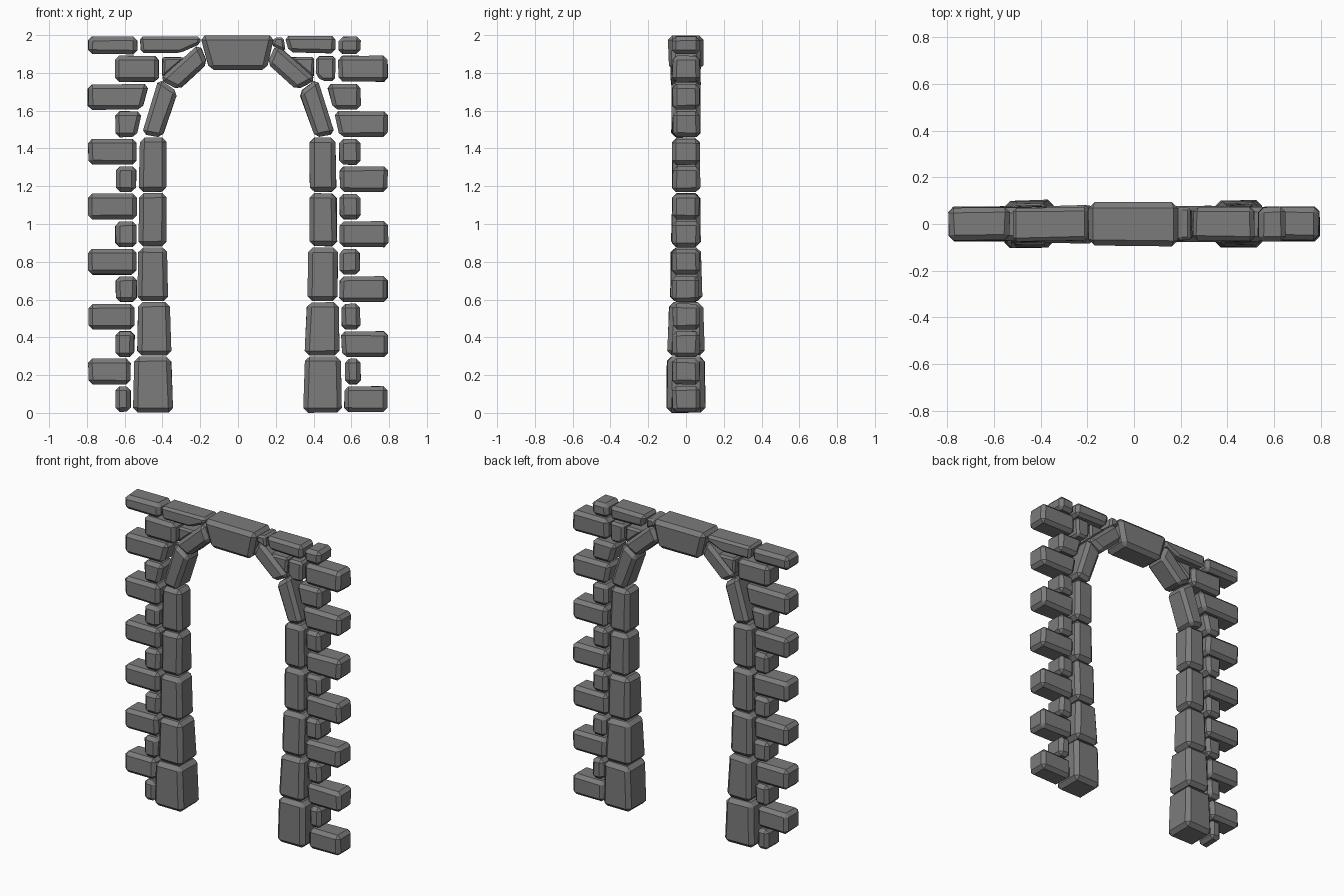
import bpy, bmesh, random
from mathutils import Vector

if "Cube" in bpy.data.objects:
    bpy.data.objects.remove(bpy.data.objects["Cube"])

random.seed(7)
stone_mat = bpy.data.materials.new("grey_stone")
stone_mat.diffuse_color = (0.2, 0.2, 0.2, 1)
stone_mat.use_nodes = True
stone_mat.node_tree.nodes["Principled BSDF"].inputs["Base Color"].default_value = stone_mat.diffuse_color


def stone(name, profile, d_low, d_high=None, side=1, bevel=0.022, jit=0.009):
    """Chamfered, slightly uneven block: front profile (x, z) given depth along y."""
    d_high = d_low if d_high is None else d_high
    zs = [p[1] for p in profile]
    z0, z1 = min(zs), max(zs)
    c = Vector((sum(p[0] for p in profile) / len(profile), sum(zs) / len(profile)))
    bm = bmesh.new()
    rings = []
    for s in (-1, 1):
        ring = []
        for x, z in profile:
            d = d_low + (d_high - d_low) * (z - z0) / (z1 - z0)
            # uneven corners, pulled only inward
            px = x + (c.x - x) / max(abs(c.x - x), 0.01) * random.uniform(0, jit)
            pz = z + (c.y - z) / max(abs(c.y - z), 0.01) * random.uniform(0, jit * 0.5)
            ring.append(bm.verts.new((side * px, s * (d - random.uniform(0, jit)), pz)))
        rings.append(ring)
    front, back = rings
    n = len(profile)
    bm.faces.new(front)
    bm.faces.new(back[::-1])
    for i in range(n):
        j = (i + 1) % n
        bm.faces.new((front[j], front[i], back[i], back[j]))
    bmesh.ops.recalc_face_normals(bm, faces=bm.faces)
    bmesh.ops.bevel(bm, geom=bm.edges[:], offset=bevel, segments=1, profile=0.5,
                    affect='EDGES', clamp_overlap=True)
    bmesh.ops.recalc_face_normals(bm, faces=bm.faces)
    me = bpy.data.meshes.new(name)
    bm.to_mesh(me)
    bm.free()
    me.materials.append(stone_mat)
    ob = bpy.data.objects.new(name, me)
    bpy.context.collection.objects.link(ob)
    return ob


# jamb stones: inner/outer x at bottom, inner/outer x at top, z range, half depth low/high
JAMB = [
    (0.34, 0.557, 0.352, 0.55, 0.0, 0.30, 0.107, 0.102),
    (0.35, 0.54, 0.36, 0.535, 0.302, 0.588, 0.102, 0.092),
    (0.363, 0.535, 0.37, 0.53, 0.59, 0.878, 0.088, 0.082),
    (0.375, 0.53, 0.375, 0.525, 0.88, 1.165, 0.08, 0.077),
    (0.375, 0.528, 0.375, 0.522, 1.168, 1.46, 0.078, 0.076),
]
# inner edge (bottom, top) of the toothed courses
INNER = [(.56, .56)] * 2 + [(.545, .542)] * 2 + [(.535, .533)] * 6 + [(.535, .505), (.50, .465)]
PITCH = 0.1455

for side, tag in ((-1, "left"), (1, "right")):
    for i, (xi0, xo0, xi1, xo1, z0, z1, d0, d1) in enumerate(JAMB):
        stone(f"{tag}_jamb_stone_{i + 1}",
              [(xi0, z0), (xo0, z0), (xo1, z1), (xi1, z1)], d0, d1, side, 0.025)
    # arch stones
    stone(f"{tag}_lower_arch_stone",
          [(.400, 1.455), (.515, 1.475), (.422, 1.77), (.318, 1.70)], 0.079, 0.079, side)
    stone(f"{tag}_upper_arch_stone",
          [(.318, 1.708), (.418, 1.762), (.20, 1.955), (.153, 1.852)], 0.081, 0.085, side)
    # small wedge filling behind the arch
    stone(f"{tag}_wedge_stone",
          [(.405, 1.772), (.405, 1.886), (.265, 1.886)], 0.07, 0.07, side, 0.012)
    # alternating long and short courses
    for r, (b, t) in enumerate(INNER):
        long = (r % 2 == 1) == (side == -1)
        out = 0.797 if long else 0.652
        z0, z1 = r * PITCH + 0.003, (r + 1) * PITCH - 0.003
        stone(f"{tag}_course_stone_{r + 1}",
              [(b, z0), (out, z0), (out, z1), (t, z1)], 0.077, 0.077, side)

# keystone
stone("keystone", [(-.152, 1.813), (.152, 1.813), (.197, 2.0), (-.203, 2.0)],
      0.092, 0.098, 1, 0.025, 0.006)

# upper courses, left (x mirrored) and right
TOP = [
    ("left_shoulder_stone", -1, [(.415, 1.752), (.655, 1.752), (.655, 1.892), (.415, 1.892)], .022),
    ("left_top_end_stone", -1, [(.528, 1.897), (.797, 1.897), (.797, 1.995), (.528, 1.995)], .022),
    ("left_top_stone", -1, [(.30, 1.905), (.52, 1.905), (.525, 1.993), (.195, 1.993), (.195, 1.955)], .015),
    ("right_shoulder_stone", 1, [(.525, 1.752), (.797, 1.752), (.797, 1.892), (.525, 1.892)], .022),
    ("right_inner_stone", 1, [(.44, 1.757), (.518, 1.757), (.518, 1.89), (.41, 1.89), (.41, 1.785)], .015),
    ("right_top_end_stone", 1, [(.528, 1.897), (.652, 1.897), (.652, 1.995), (.528, 1.995)], .022),
    ("right_top_stone", 1, [(.27, 1.905), (.518, 1.9), (.52, 1.997), (.245, 1.997)], .02),
    ("right_top_chip", 1, [(.17, 1.945), (.255, 1.91), (.248, 1.99), (.19, 1.99)], .012),
]
for name, side, prof, bev in TOP:
    stone(name, prof, 0.076, 0.076, side, bev)
